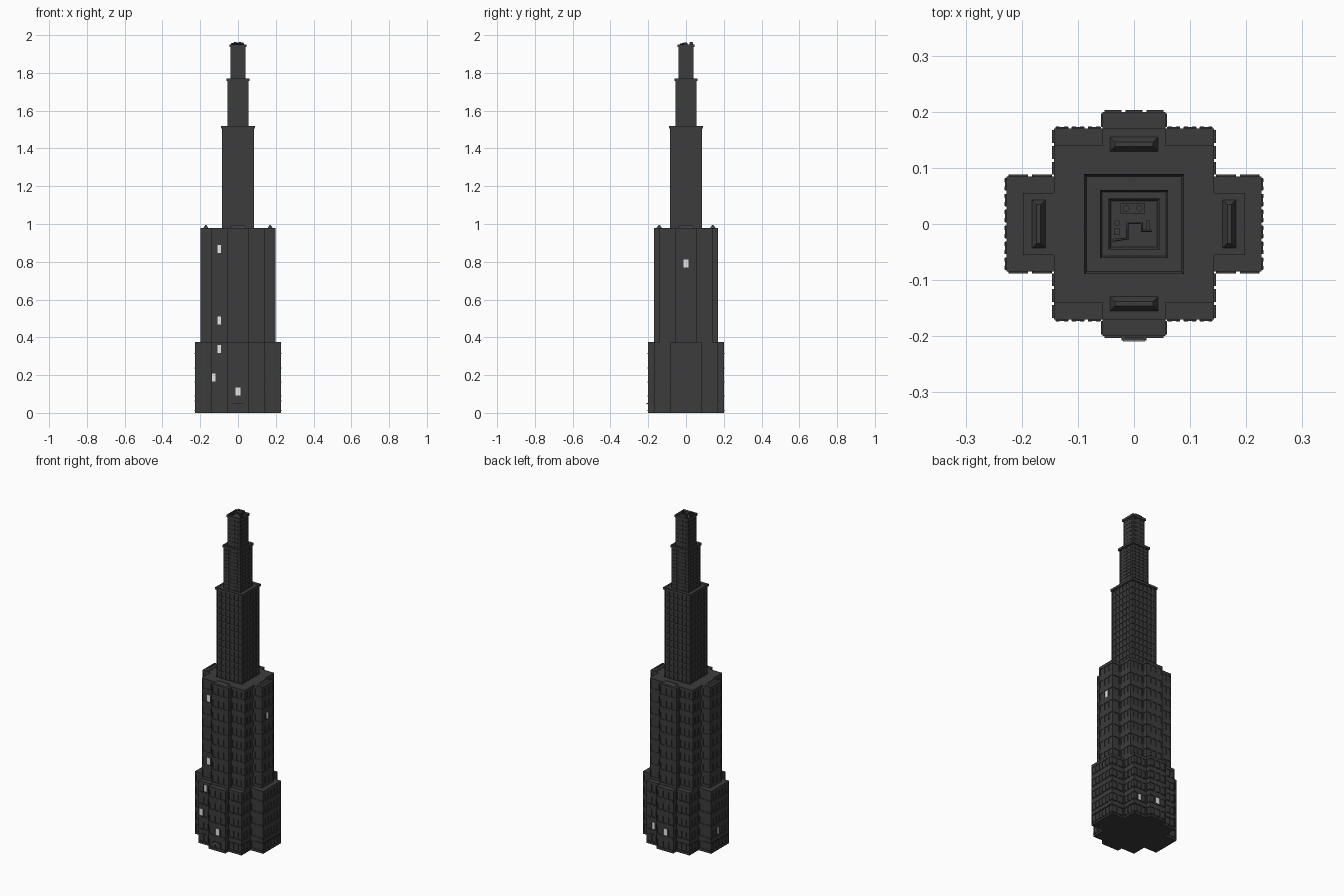
import bpy, bmesh, math
from mathutils import Vector, Matrix

cube = bpy.data.objects.get("Cube")
if cube:
    bpy.data.objects.remove(cube, do_unlink=True)


def material(name, color):
    m = bpy.data.materials.new(name)
    m.use_nodes = True
    m.diffuse_color = color
    m.node_tree.nodes["Principled BSDF"].inputs["Base Color"].default_value = color
    return m


STONE = material("dark stone", (0.045, 0.045, 0.045, 1))
LIGHT = material("lit window", (0.9, 0.9, 0.9, 1))
UP = Vector((0, 0, 1))

# Windows with the lights on
LIT = [Vector(p) for p in (
    (-0.1, -0.14, 0.867), (-0.1, -0.14, 0.488), (-0.1, -0.17, 0.337),
    (-0.128, -0.17, 0.187), (0, -0.2, 0.112), (0.198, 0, 0.791),
    (0.1, 0.17, 0.112), (0, 0.2, 0.112), (-0.227, 0.014, 0.112))]


def finish(name, bm):
    me = bpy.data.meshes.new(name)
    bm.to_mesh(me)
    bm.free()
    ob = bpy.data.objects.new(name, me)
    bpy.context.collection.objects.link(ob)
    me.materials.append(STONE)
    me.materials.append(LIGHT)
    return ob


def add_box(bm, center, size):
    mat = Matrix.Translation(center) @ Matrix.Diagonal((*size, 1))
    bmesh.ops.create_cube(bm, size=1, matrix=mat)


def box(name, center, size):
    bm = bmesh.new()
    add_box(bm, center, size)
    return finish(name, bm)


def quad(bm, points):
    return bm.faces.new([bm.verts.new(p) for p in points])


def footprint(quarter):
    """Mirror the corners of one quarter into a full counter-clockwise outline."""
    q = [Vector((x, y, 0)) for x, y in quarter]
    flip = lambda pts, sx, sy: [Vector((p.x * sx, p.y * sy, 0)) for p in pts]
    return q + flip(q[::-1], -1, 1) + flip(q, -1, -1) + flip(q[::-1], 1, -1)


def window_cell(bm, corner, along, out, w, h, fw, fh, depth, sill):
    """One bay of wall with a recessed window and an optional sill."""
    mid = corner + along * w / 2 + UP * h / 2
    ring = lambda a, b, d: [mid + along * (a * s) + UP * (b * t) - out * d
                            for s, t in ((-1, -1), (1, -1), (1, 1), (-1, 1))]
    outer = ring(w / 2, h / 2, 0)
    edge = ring(w * fw / 2, h * fh / 2, 0)
    pane = ring(w * fw / 2, h * fh / 2, depth)
    for i in range(4):
        j = (i + 1) % 4
        quad(bm, (outer[i], outer[j], edge[j], edge[i]))
        quad(bm, (edge[i], edge[j], pane[j], pane[i]))
    face = quad(bm, pane)
    if any((mid - p).length < 0.012 for p in LIT):
        face.material_index = 1
    if sill:
        size = [abs(along[k]) * w * 0.8 + abs(out[k]) * 0.006 for k in range(2)]
        add_box(bm, mid - UP * (h * fh / 2 + 0.003), (*size, 0.006))


def tier(name, quarter, z0, z1, rows, pitch, fw=0.7, fh=0.56, depth=0.004, sill=False):
    """Extruded outline whose every wall is divided into window bays."""
    bm = bmesh.new()
    pts = footprint(quarter)
    h = (z1 - z0) / rows
    for a, b in zip(pts, pts[1:] + pts[:1]):
        along = (b - a).normalized()
        out = Vector((along.y, -along.x, 0))
        cols = max(1, math.floor((b - a).length / pitch))
        w = (b - a).length / cols
        for c in range(cols):
            for r in range(rows):
                corner = a + along * (w * c) + UP * (z0 + h * r)
                window_cell(bm, corner, along, out, w, h, fw, fh, depth, sill)
    quad(bm, [p + UP * z1 for p in pts])
    quad(bm, [p + UP * z0 for p in reversed(pts)])
    bmesh.ops.remove_doubles(bm, verts=bm.verts, dist=0.00005)
    return finish(name, bm)


def cornice(name, half, z, height=0.014):
    """Projecting square slab with a sunken roof behind its parapet."""
    bm = bmesh.new()
    add_box(bm, (0, 0, z - height / 2), (half * 2, half * 2, height))
    bm.normal_update()
    top = [f for f in bm.faces if f.normal.z > 0.9]
    bmesh.ops.inset_region(bm, faces=top, thickness=0.006, depth=0)
    bmesh.ops.translate(bm, verts=top[0].verts, vec=(0, 0, -0.009))
    return finish(name, bm)


def hipped_roof(name, x, y, sx, sy, z=0.98, height=0.014):
    bm = bmesh.new()
    add_box(bm, (x, y, z + height / 2), (sx, sy, height))
    shrink = min(sx, sy) * 0.7
    for v in bm.verts:
        if v.co.z > z + height / 2:
            v.co.x = x + (v.co.x - x) * (sx - shrink) / sx
            v.co.y = y + (v.co.y - y) * (sy - shrink) / sy
    return finish(name, bm)


def cylinder(name, x, y, z, radius, height):
    bm = bmesh.new()
    bmesh.ops.create_cone(bm, cap_ends=True, segments=12, radius1=radius, radius2=radius,
                          depth=height, matrix=Matrix.Translation((x, y, z + height / 2)))
    return finish(name, bm)


# Stepped tower body
tier("base_block", [(0.227, 0.085), (0.143, 0.085), (0.143, 0.17), (0.056, 0.17), (0.056, 0.2)],
     0, 0.375, 5, 0.0283, sill=True)
tier("middle_block", [(0.198, 0.055), (0.143, 0.055), (0.143, 0.14), (0.056, 0.14), (0.056, 0.17)],
     0.375, 0.98, 8, 0.0283)
tier("lower_tower", [(0.085, 0.085)], 0.98, 1.506, 14, 0.0283, 0.72, 0.75)
tier("upper_tower", [(0.056, 0.056)], 1.511, 1.756, 12, 0.027, 0.65, 0.6, 0.003)
tier("crown_tower", [(0.041, 0.041)], 1.761, 1.936, 7, 0.0204, 0.5, 0.5, 0.003)
cornice("lower_cornice", 0.089, 1.52)
cornice("upper_cornice", 0.061, 1.77)
cornice("crown_cornice", 0.045, 1.95)

# Skylights on the shoulders
for side, s in (("left", 1), ("right", -1)):
    hipped_roof(side + "_skylight", s * 0.17, 0, 0.024, 0.086)
for side, s in (("back", 1), ("front", -1)):
    hipped_roof(side + "_skylight", 0, s * 0.142, 0.086, 0.026)

# Dentil course above the ground floor
bm = bmesh.new()
outline = footprint([(0.227, 0.085), (0.143, 0.085), (0.143, 0.17)])
for a, b in zip(outline, outline[1:] + outline[:1]):
    count = round((b - a).length / 0.0142)
    for i in range(count):
        p = a.lerp(b, (i + 0.5) / count)
        add_box(bm, p + UP * 0.062, (0.007, 0.007, 0.005))
finish("dentil_course", bm)

# Entrance
box("entrance_canopy", (0, -0.203, 0.05), (0.045, 0.01, 0.006))
sign = box("entrance_lamp", (0, -0.2075, 0.046), (0.04, 0.003, 0.004))
for f in sign.data.polygons:
    f.material_index = 1

# Rooftop equipment
ROOF = 1.941
box("cooling_unit", (-0.002, 0.028, ROOF + 0.01), (0.044, 0.018, 0.02))
for i, x in enumerate((-0.014, 0.01)):
    cylinder(f"cooling_fan_{i + 1}", x, 0.028, ROOF + 0.02, 0.006, 0.003)
cylinder("water_tank", -0.03, 0.002, ROOF, 0.005, 0.018)
box("small_vent", (-0.03, -0.014, ROOF + 0.008), (0.009, 0.012, 0.016))
box("tall_vent", (0.025, -0.003, ROOF + 0.01), (0.007, 0.018, 0.02))
curve = bpy.data.curves.new("roof_pipe", "CURVE")
curve.dimensions = "3D"
curve.bevel_depth = 0.0025
curve.bevel_resolution = 1
path = [(-0.038, -0.029), (-0.012, -0.026), (-0.012, 0.002), (0.014, 0.002), (0.014, -0.012), (0.032, -0.012)]
spline = curve.splines.new("POLY")
spline.points.add(len(path) - 1)
for point, (x, y) in zip(spline.points, path):
    point.co = (x, y, ROOF + 0.012, 1)
curve.materials.append(STONE)
bpy.context.collection.objects.link(bpy.data.objects.new("roof_pipe", curve))
